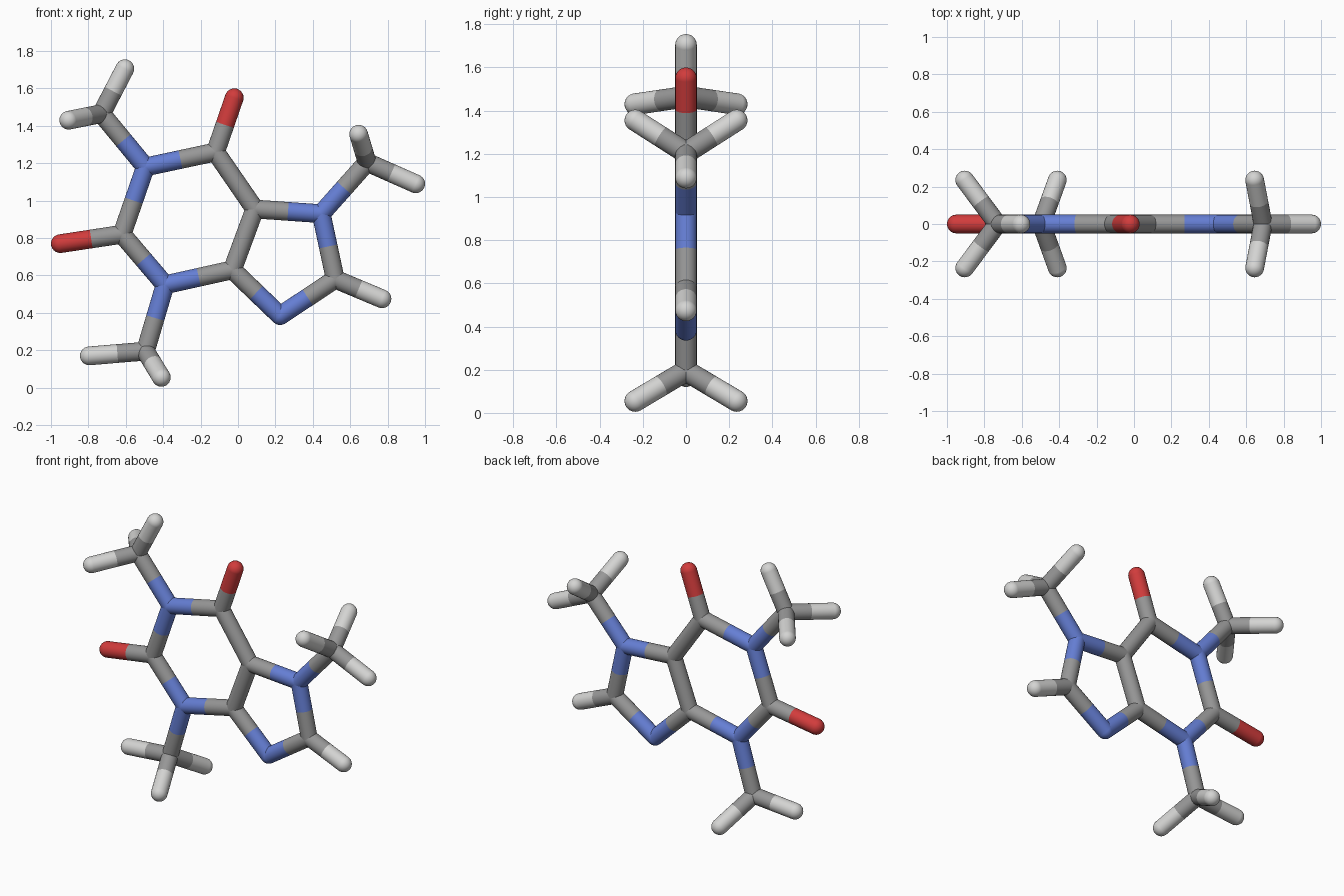
import bpy
import bmesh
from mathutils import Vector, Matrix

if "Cube" in bpy.data.objects:
    bpy.data.objects.remove(bpy.data.objects["Cube"], do_unlink=True)

RADIUS = 0.05
SIDES = 24


def material(name, rgb):
    mat = bpy.data.materials.new(name)
    mat.use_nodes = True
    colour = (*rgb, 1)
    mat.diffuse_color = colour
    for node in mat.node_tree.nodes:
        if node.type == 'BSDF_PRINCIPLED':
            node.inputs["Base Color"].default_value = colour
    return mat


GREY = material("carbon grey", (0.31, 0.31, 0.31))
BLUE = material("nitrogen blue", (0.13, 0.21, 0.66))
RED = material("oxygen red", (0.64, 0.045, 0.045))
WHITE = material("hydrogen white", (0.66, 0.66, 0.65))

atoms = {}   # name: (position, material)
bonds = []   # pairs of names


def atom(name, mat, x, z, y=0, joined_to=None):
    atoms[name] = (Vector((x, y, z)), mat)
    if joined_to:
        bonds.append((name, joined_to))


def methyl(name, parent, centre, flat_tip, side_tip):
    """Carbon with one tip in the ring plane and a mirrored pair off it."""
    carbon = name + "_branch_carbon"
    atom(carbon, GREY, *centre, joined_to=parent)
    atom(name + "_flat_tip", WHITE, *flat_tip, joined_to=carbon)
    for label, y in (("front", -0.235), ("back", 0.235)):
        atom(f"{name}_{label}_tip", WHITE, *side_tip, y, joined_to=carbon)


# Six-sided ring
atom("upper_ring_nitrogen", BLUE, -0.495, 1.18)
atom("top_ring_carbon", GREY, -0.12, 1.26)
atom("upper_shared_carbon", GREY, 0.09, 0.955)
atom("lower_shared_carbon", GREY, -0.03, 0.63)
atom("lower_ring_nitrogen", BLUE, -0.39, 0.55)
atom("right_ring_carbon", GREY, -0.62, 0.82)
hexagon = list(atoms)
bonds += zip(hexagon, hexagon[1:] + hexagon[:1])

# Five-sided ring sharing one side with the first
atom("left_ring_nitrogen", BLUE, 0.445, 0.93, joined_to="upper_shared_carbon")
atom("left_ring_carbon", GREY, 0.52, 0.58, joined_to="left_ring_nitrogen")
atom("bottom_ring_nitrogen", BLUE, 0.225, 0.385, joined_to="left_ring_carbon")
bonds.append(("bottom_ring_nitrogen", "lower_shared_carbon"))

# Single tips
atom("top_oxygen", RED, -0.02, 1.55, joined_to="top_ring_carbon")
atom("right_oxygen", RED, -0.95, 0.77, joined_to="right_ring_carbon")
atom("left_ring_tip", WHITE, 0.77, 0.475, joined_to="left_ring_carbon")

# Three-tipped branches
methyl("upper_right", "upper_ring_nitrogen", (-0.73, 1.465), (-0.605, 1.705), (-0.905, 1.43))
methyl("upper_left", "left_ring_nitrogen", (0.69, 1.205), (0.95, 1.09), (0.645, 1.355))
methyl("lower_right", "lower_ring_nitrogen", (-0.495, 0.195), (-0.795, 0.17), (-0.41, 0.055))


def half_stick(bm, direction):
    """Open tube from the atom centre to the middle of a bond."""
    turn = direction.to_track_quat('Z', 'Y').to_matrix().to_4x4()
    bmesh.ops.create_cone(bm, cap_ends=False, segments=SIDES, radius1=RADIUS,
                          radius2=RADIUS, depth=direction.length,
                          matrix=Matrix.Translation(direction / 2) @ turn)


# Each atom is a ball with half of every stick that meets it
for name, (centre, mat) in atoms.items():
    bm = bmesh.new()
    bmesh.ops.create_uvsphere(bm, u_segments=SIDES, v_segments=SIDES // 2, radius=RADIUS)
    for pair in bonds:
        if name in pair:
            other = pair[1] if pair[0] == name else pair[0]
            half_stick(bm, (atoms[other][0] - centre) / 2)
    for face in bm.faces:
        face.smooth = True
    mesh = bpy.data.meshes.new(name)
    bm.to_mesh(mesh)
    bm.free()
    mesh.materials.append(mat)
    obj = bpy.data.objects.new(name, mesh)
    obj.location = centre
    bpy.context.collection.objects.link(obj)
